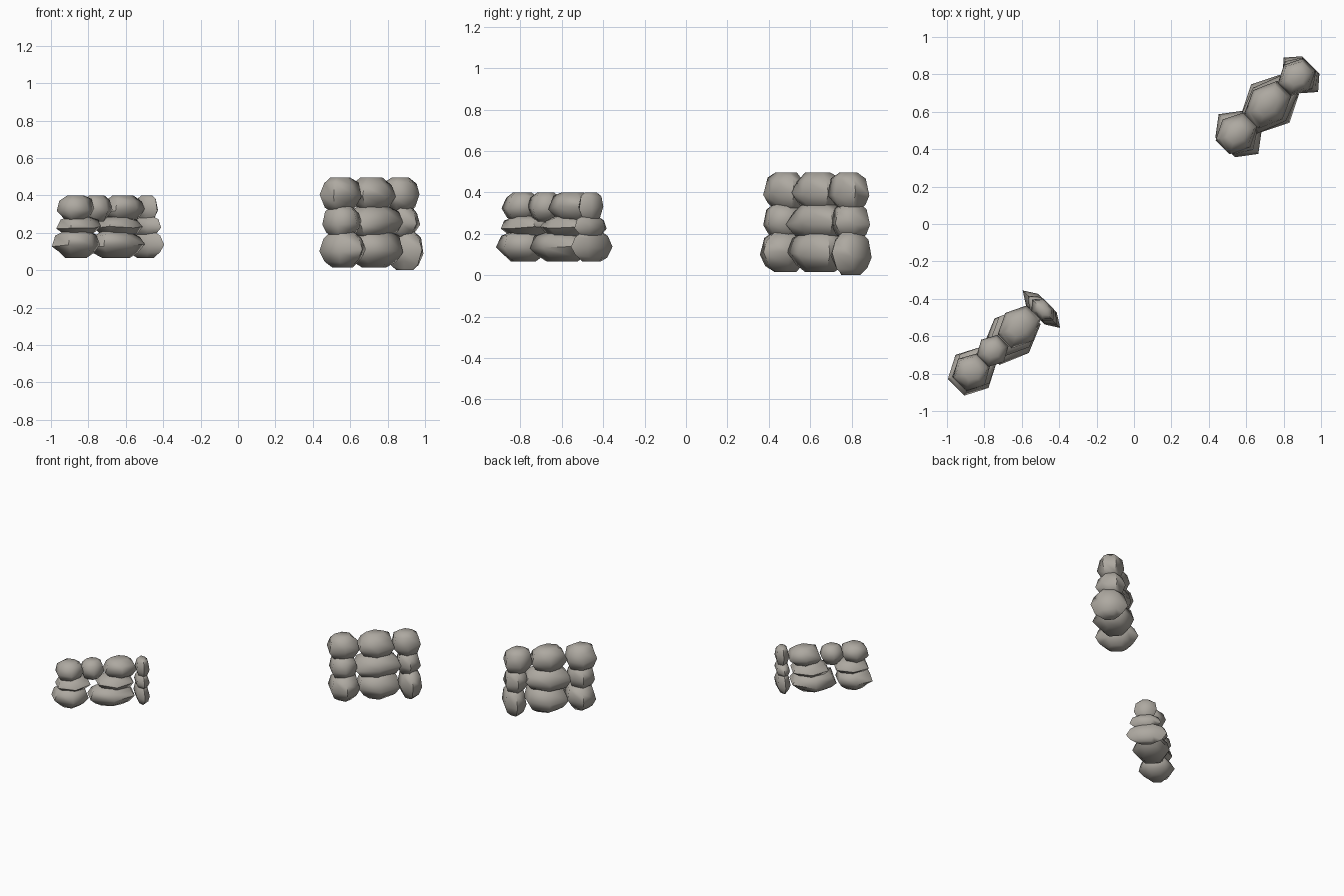
import bpy, bmesh, math, random
from mathutils import Vector

random.seed(4)
if "Cube" in bpy.data.objects:
    bpy.data.objects.remove(bpy.data.objects["Cube"], do_unlink=True)

stone = bpy.data.materials.new("warm grey stone")
COLOUR = (0.42, 0.395, 0.355, 1)
stone.use_nodes = True
stone.diffuse_color = COLOUR
stone.node_tree.nodes["Principled BSDF"].inputs["Base Color"].default_value = COLOUR

S = math.sqrt(0.5)
SIDES = 6
# Outline of a boulder: height fraction, girth
PROFILE = [(0, 0.45), (0.18, 0.76), (0.46, 1), (0.82, 0.82), (1, 0.46)]


def boulder(name, along, across, length, depth, low, high):
    """Six-sided boulder; length and depth are half sizes on the diagonal wall axes."""
    bm = bmesh.new()
    rings = []
    for t, girth in PROFILE:
        ring = []
        for i in range(SIDES):
            a = math.tau * i / SIDES + math.pi / 2
            wobble = girth * (1 if girth == 1 else random.uniform(0.93, 1.07))
            u = along + length * wobble * math.cos(a) / 0.866
            v = across + depth * wobble * math.sin(a)
            z = low + (high - low) * t
            if 0 < t < 1:
                z += random.uniform(-0.06, 0.06) * (high - low)
            ring.append(bm.verts.new(Vector(((u + v) * S, (u - v) * S, z))))
        rings.append(ring)
    for lower, upper in zip(rings, rings[1:]):
        for i in range(SIDES):
            j = (i + 1) % SIDES
            bm.faces.new((lower[i], lower[j], upper[j], upper[i]))
    bm.faces.new(rings[0])
    bm.faces.new(rings[-1])
    bmesh.ops.recalc_face_normals(bm, faces=bm.faces)
    mesh = bpy.data.meshes.new(name)
    bm.to_mesh(mesh)
    bm.free()
    mesh.materials.append(stone)
    ob = bpy.data.objects.new(name, mesh)
    bpy.context.collection.objects.link(ob)
    bpy.ops.object.select_all(action="DESELECT")
    ob.select_set(True)
    bpy.context.view_layer.objects.active = ob
    bpy.ops.object.shade_smooth_by_angle(angle=math.radians(55))


# Each course: bottom, top, then its stones (along, across, half length, half depth)
tall_wall = [
    (0.015, 0.21, [(0.735, 0.055, 0.10, 0.15), (0.97, 0.06, 0.145, 0.145), (1.195, 0.067, 0.075, 0.13)]),
    (0.17, 0.345, [(0.73, 0.055, 0.09, 0.115), (0.965, 0.06, 0.16, 0.125), (1.185, 0.06, 0.08, 0.105)]),
    (0.31, 0.495, [(0.73, 0.045, 0.105, 0.105), (0.957, 0.055, 0.125, 0.11), (1.17, 0.06, 0.095, 0.095)]),
]
short_wall = [
    (0.065, 0.21, [(-1.17, -0.055, 0.12, 0.125), (-0.885, -0.04, 0.155, 0.13), (-0.672, -0.028, 0.045, 0.142)]),
    (0.18, 0.285, [(-1.15, -0.055, 0.115, 0.11), (-0.86, -0.045, 0.125, 0.115), (-0.672, -0.02, 0.045, 0.11)]),
    (0.26, 0.40, [(-1.175, -0.055, 0.09, 0.10), (-1.015, -0.055, 0.078, 0.085),
                  (-0.823, -0.045, 0.11, 0.105), (-0.67, -0.02, 0.045, 0.08)]),
]

for wall, courses in (("tall_wall", tall_wall), ("short_wall", short_wall)):
    for course, (low, high, stones) in zip(("lower", "middle", "upper"), courses):
        for n, (along, across, length, depth) in enumerate(stones, 1):
            # The outermost foot stone rests on the ground
            foot = wall == "tall_wall" and course == "lower" and n == 3
            boulder(f"{wall}_{course}_stone_{n}", along, across, length, depth,
                    0 if foot else low, high)
